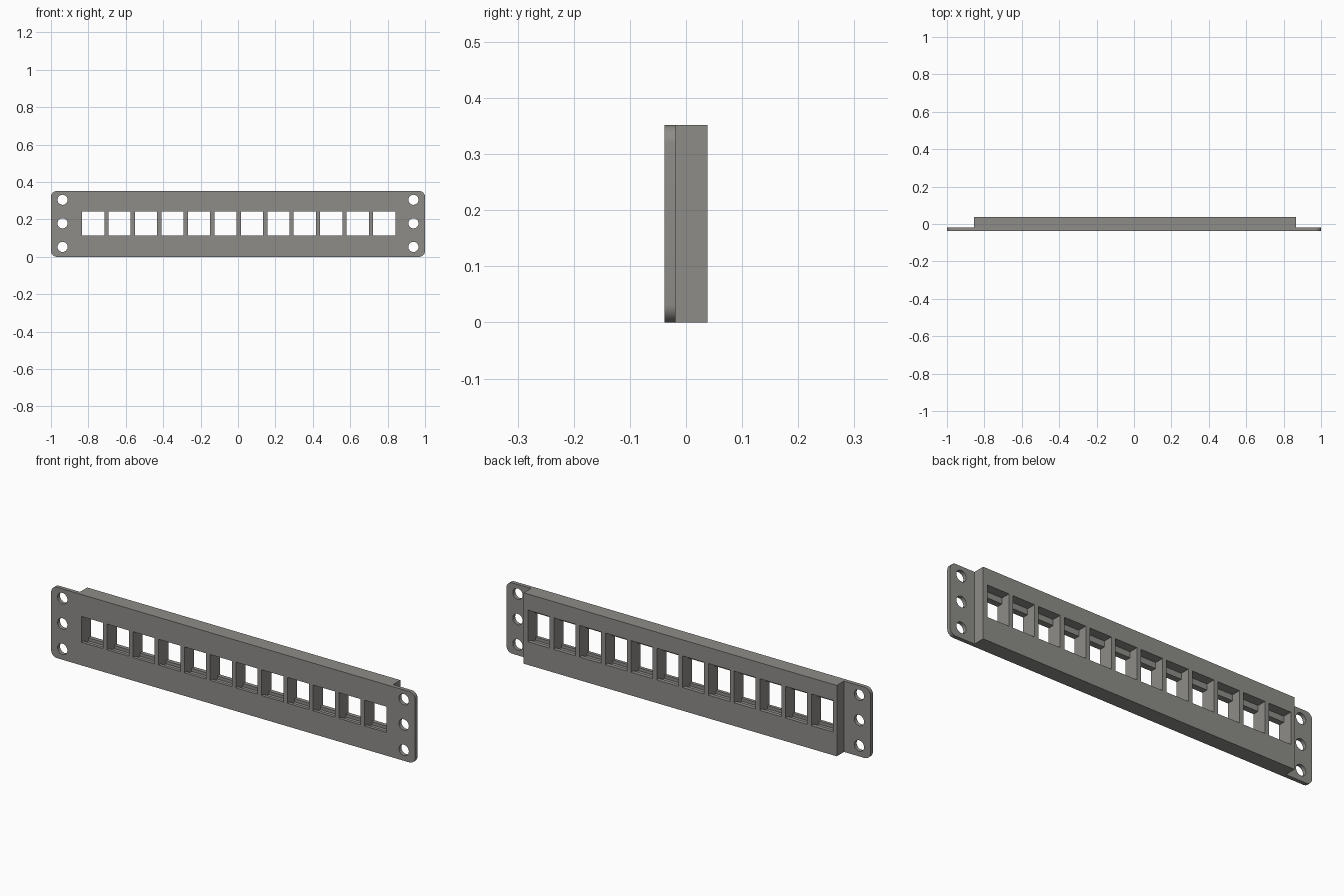
import bpy, bmesh, math
from mathutils import Matrix, Vector

if "Cube" in bpy.data.objects:
    bpy.data.objects.remove(bpy.data.objects["Cube"])

FRONT, STEP, BACK, HEIGHT = -0.038, -0.019, 0.038, 0.352

grey = bpy.data.materials.new("mid_grey")
grey.diffuse_color = (0.27, 0.265, 0.25, 1)
grey.use_nodes = True
grey.node_tree.nodes["Principled BSDF"].inputs["Base Color"].default_value = grey.diffuse_color


def prism(bm, points, direction):
    """Extrude a closed outline along a direction."""
    face = bm.faces.new([bm.verts.new(p) for p in points])
    new = bmesh.ops.extrude_face_region(bm, geom=[face])["geom"]
    bmesh.ops.translate(bm, vec=direction, verts=[v for v in new if isinstance(v, bmesh.types.BMVert)])


def make_object(name, bm):
    bmesh.ops.recalc_face_normals(bm, faces=bm.faces)
    mesh = bpy.data.meshes.new(name)
    bm.to_mesh(mesh)
    bm.free()
    mesh.materials.append(grey)
    obj = bpy.data.objects.new(name, mesh)
    bpy.context.collection.objects.link(obj)
    return obj


# Panel: thin mounting ears with a thicker block between them
bm = bmesh.new()
plan = [(-1, FRONT), (1, FRONT), (1, STEP), (0.865, STEP), (0.865, BACK),
        (-0.855, BACK), (-0.855, STEP), (-1, STEP)]
prism(bm, [(x, y, 0) for x, y in plan], Vector((0, 0, HEIGHT)))
corners = [e for e in bm.edges
           if all(abs(v.co.x) > 0.99 for v in e.verts)
           and abs(e.verts[0].co.y - e.verts[1].co.y) > 0.01]
bmesh.ops.bevel(bm, geom=corners, offset=0.032, segments=8, profile=0.5, affect='EDGES')
panel = make_object("patch_panel", bm)

# Cutter for twelve sockets: catch groove below, taller latch pocket behind
bm = bmesh.new()
side = [(-0.06, 0.115), (-0.022, 0.115), (-0.022, 0.1), (0.018, 0.1), (0.018, 0.115),
        (0.06, 0.115), (0.06, 0.272), (-0.008, 0.272), (-0.008, 0.243), (-0.06, 0.243)]
for i in range(12):
    x = -0.834 + 0.1415 * i
    prism(bm, [(x, y, z) for y, z in side], Vector((0.119, 0, 0)))

# Cutter for three screw holes in each ear
for x in (-0.938, 0.938):
    for z in (0.053, 0.179, 0.305):
        bmesh.ops.create_cone(bm, cap_ends=True, segments=32, radius1=0.027, radius2=0.027, depth=0.1,
                              matrix=Matrix.Translation((x, -0.03, z)) @ Matrix.Rotation(math.pi / 2, 4, 'X'))
cutter = make_object("opening_cutter", bm)
cutter.hide_render = True

# Cut the openings and tidy up
cut = panel.modifiers.new("openings", 'BOOLEAN')
cut.operation, cut.solver, cut.object = 'DIFFERENCE', 'EXACT', cutter
bpy.context.view_layer.objects.active = panel
panel.select_set(True)
bpy.ops.object.modifier_apply(modifier=cut.name)
bpy.data.objects.remove(cutter)
bpy.ops.object.shade_smooth_by_angle(angle=math.radians(30))
